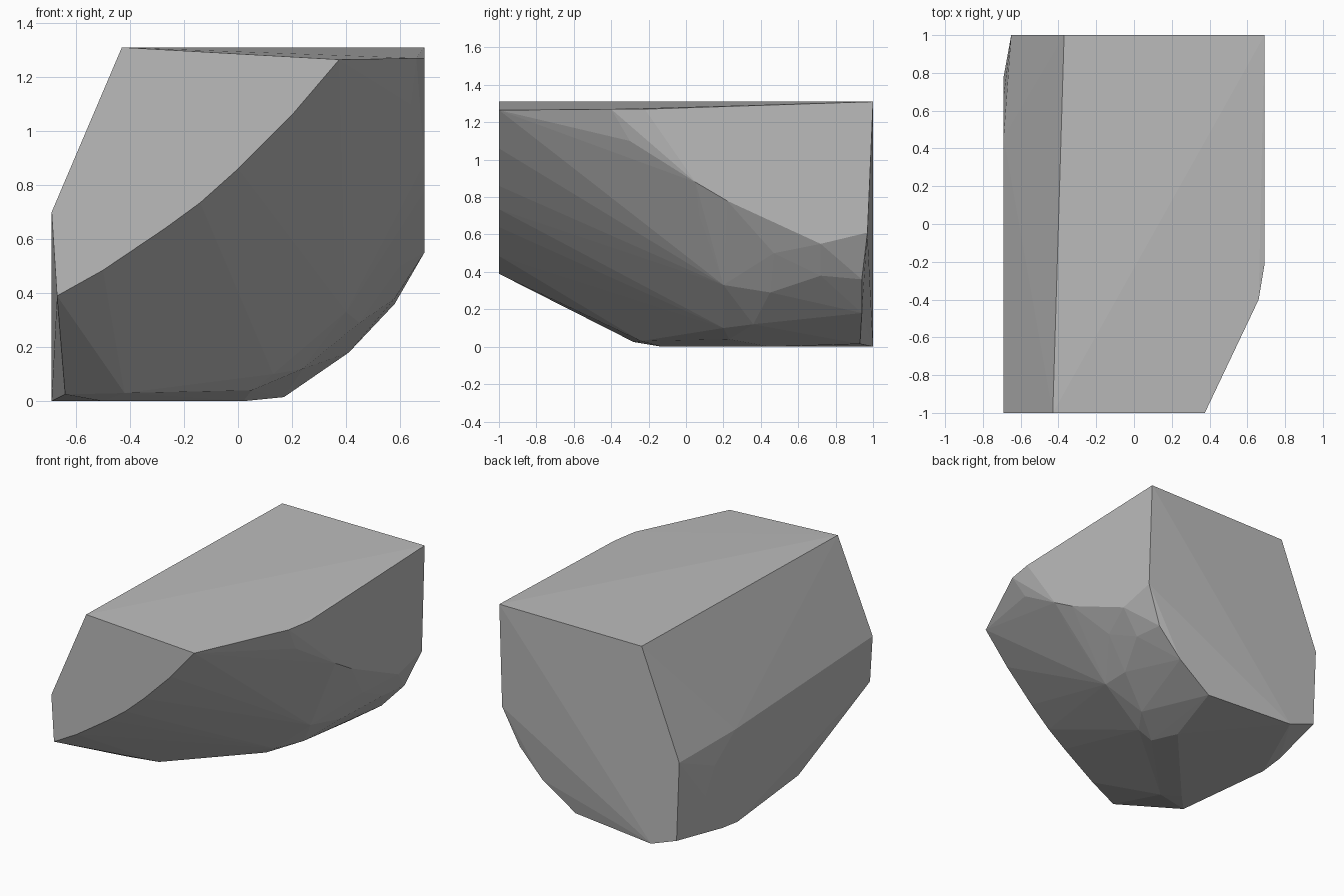
import bpy, bmesh

# Flat-faced boulder chunk: a convex hull wrapped around a few cross-section outlines

# Front cut at y = -1 (x, z): slanted left, top edge, curved underside
front = [(-0.69, 0.70), (-0.43, 1.31), (0.375, 1.265), (0.2, 1.06), (0.0, 0.86),
         (-0.14, 0.735), (-0.27, 0.64), (-0.5, 0.485), (-0.67, 0.39)]

# Back cut (x, y, z): nearly flat, leaning in towards the lower right
back = [(-0.37, 1, 1.31), (0.69, 1, 1.31), (0.69, 0.97, 0.61), (0.58, 0.94, 0.36),
        (0.41, 0.94, 0.18), (0.17, 0.93, 0.015), (-0.44, 1, 0), (-0.63, 1, 0.07),
        (-0.65, 1, 0.60)]

# Flat sides at x = -0.69 and x = 0.69 (y, z)
left = [(0.46, 0.63), (0.68, 0.47), (0.78, 0.30), (0.60, 0.02), (0.44, 0.0)]
right = [(-0.22, 1.27), (0.05, 0.88), (0.22, 0.78), (0.72, 0.55)]

# Rounded shoulder and base between the flat cuts (x, y, z)
shoulder = [(0.66, -0.40, 1.27), (0.64, -0.30, 1.10), (0.58, 0.07, 0.70),
            (0.60, 0.47, 0.50), (0.58, 0.72, 0.38), (0.40, 0.20, 0.33),
            (0.45, 0.45, 0.29), (0.13, 0.20, 0.10), (0.24, 0.36, 0.12)]
base = [(-0.64, -0.28, 0.025), (-0.42, -0.24, 0.03), (-0.50, -0.13, 0),
        (0.05, 0.23, 0.04), (0.02, 0.45, 0)]

points = ([(x, -1, z) for x, z in front] + back + shoulder + base
          + [(-0.69, y, z) for y, z in left] + [(0.69, y, z) for y, z in right])

# Wrap the points
bm = bmesh.new()
for p in points:
    bm.verts.new(p)
hull = bmesh.ops.convex_hull(bm, input=bm.verts[:])
inside = {v for v in hull["geom_interior"] + hull["geom_unused"]
          if isinstance(v, bmesh.types.BMVert)}
bmesh.ops.delete(bm, geom=list(inside), context='VERTS')
bmesh.ops.recalc_face_normals(bm, faces=bm.faces[:])

mesh = bpy.data.meshes.new("rock_chunk")
bm.to_mesh(mesh)
bm.free()
rock = bpy.data.objects.new("rock_chunk", mesh)
bpy.context.collection.objects.link(rock)

# Plain stone grey
grey = bpy.data.materials.new("stone grey")
grey.diffuse_color = (0.5, 0.5, 0.5, 1)
mesh.materials.append(grey)
